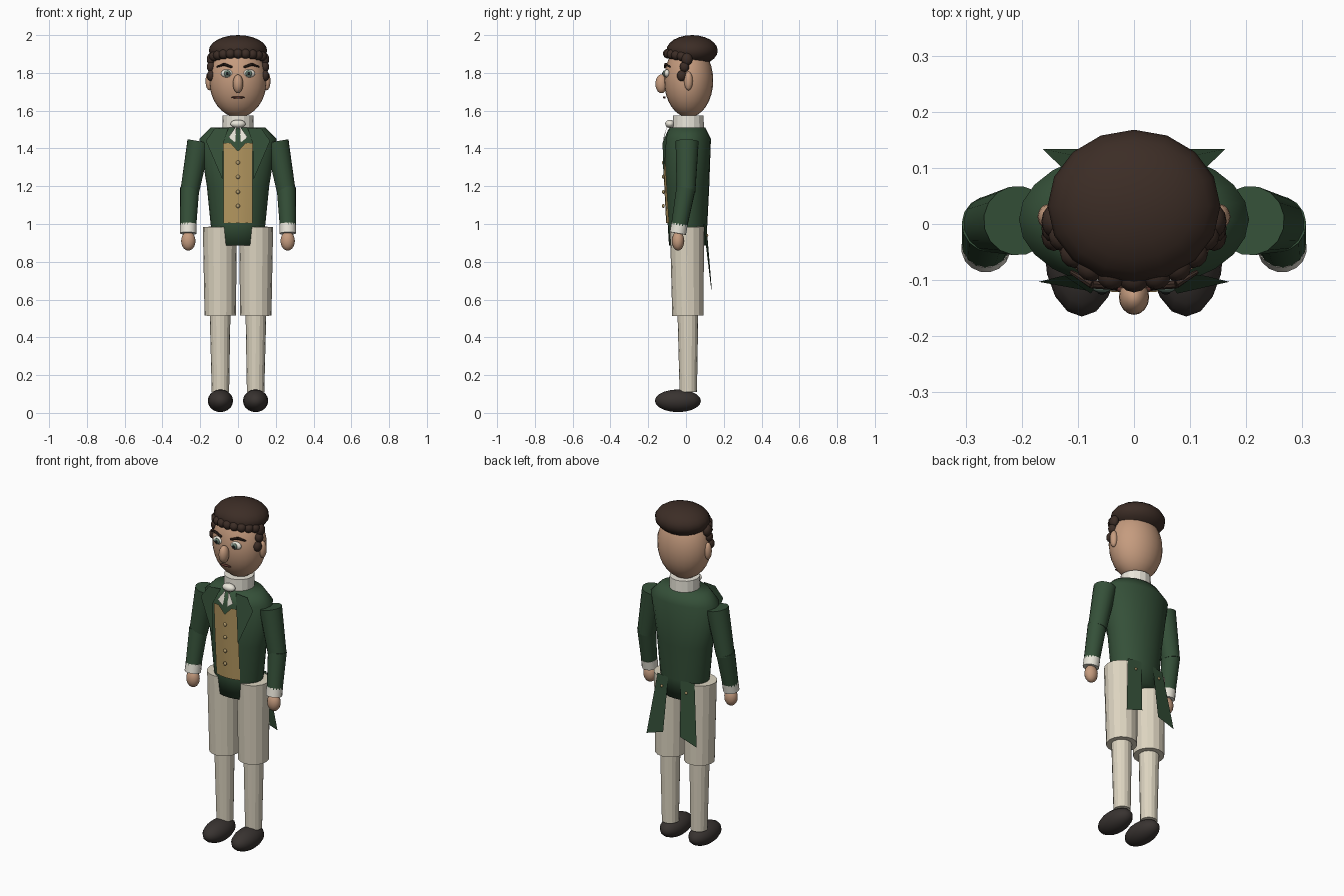
import bpy, bmesh, math
from mathutils import Vector

if "Cube" in bpy.data.objects:
    bpy.data.objects.remove(bpy.data.objects["Cube"])


def mat(name, *rgb):
    m = bpy.data.materials.new(name)
    m.diffuse_color = (*rgb, 1)
    m.use_nodes = True
    m.node_tree.nodes["Principled BSDF"].inputs["Base Color"].default_value = m.diffuse_color
    return m


COAT = mat("coat_green", .035, .08, .04)
SKIN = mat("skin", .56, .33, .21)
CLOTH = mat("breeches_cream", .72, .66, .53)
LINEN = mat("linen", .82, .79, .70)
HAIR = mat("hair_brown", .045, .026, .019)
SHOE = mat("shoe_dark", .04, .033, .03)
VEST = mat("vest_tan", .47, .32, .12)
BRASS = mat("brass", .45, .33, .15)
IRIS = mat("iris", .13, .2, .16)
BLACK = mat("black", .01, .01, .01)
LIP = mat("lip", .12, .04, .03)


def add(name, bm, m, smooth=True, angle=None):
    me = bpy.data.meshes.new(name)
    bmesh.ops.recalc_face_normals(bm, faces=bm.faces)
    for f in bm.faces:
        f.smooth = smooth
    bm.to_mesh(me)
    bm.free()
    me.materials.append(m)
    ob = bpy.data.objects.new(name, me)
    bpy.context.collection.objects.link(ob)
    if angle:
        bpy.context.view_layer.objects.active = ob
        ob.select_set(True)
        bpy.ops.object.shade_smooth_by_angle(angle=angle)
        ob.select_set(False)
    return ob


def ball(name, c, r, m, seg=16, rings=10):
    bm = bmesh.new()
    bmesh.ops.create_uvsphere(bm, u_segments=seg, v_segments=rings, radius=1)
    bmesh.ops.scale(bm, vec=r, verts=bm.verts)
    bmesh.ops.translate(bm, vec=c, verts=bm.verts)
    return add(name, bm, m)


def limb(name, a, b, ra, rb, m, seg=16, smooth=True):
    """Tapered cylinder from a to b."""
    a, b = Vector(a), Vector(b)
    bm = bmesh.new()
    bmesh.ops.create_cone(bm, cap_ends=True, segments=seg, radius1=ra, radius2=rb,
                          depth=(b - a).length)
    bmesh.ops.rotate(bm, matrix=Vector((0, 0, 1)).rotation_difference(b - a).to_matrix(),
                     verts=bm.verts)
    bmesh.ops.translate(bm, vec=(a + b) / 2, verts=bm.verts)
    return add(name, bm, m, smooth, math.radians(35) if smooth else None)


def sheet(name, pts, m):
    bm = bmesh.new()
    bm.faces.new([bm.verts.new(p) for p in pts])
    return add(name, bm, m, False)


# coat body: stacked elliptical rings (z, rx, ry)
RINGS = [(.885, .125, .098), (1.0, .145, .105), (1.2, .165, .115),
         (1.45, .205, .124), (1.51, .145, .095)]
CY, N = .008, 24
bm = bmesh.new()
loops = [[bm.verts.new((rx * math.cos(2 * math.pi * i / N),
                        CY + ry * math.sin(2 * math.pi * i / N), z)) for i in range(N)]
         for z, rx, ry in RINGS]
for lo, hi in zip(loops, loops[1:]):
    for i in range(N):
        j = (i + 1) % N
        bm.faces.new((lo[i], lo[j], hi[j], hi[i]))
bm.faces.new(loops[0])
bm.faces.new(loops[-1])
add("coat_body", bm, COAT)


def front_y(x, z):
    """Front surface of the coat body."""
    for (z0, a0, b0), (z1, a1, b1) in zip(RINGS, RINGS[1:]):
        if z <= z1:
            t = (z - z0) / (z1 - z0)
            rx, ry = a0 + t * (a1 - a0), b0 + t * (b1 - b0)
            return CY - ry * math.sqrt(1 - (x / rx) ** 2)


# waistcoat panel hugging the body, with notched top
bm = bmesh.new()
cols = []
for x, top in ((-.077, 1.43), (-.04, 1.43), (0, 1.385), (.04, 1.43), (.077, 1.43)):
    cols.append([bm.verts.new((x, front_y(x, z) - .008, z)) for z in (1.005, 1.2, top)])
for a, b in zip(cols, cols[1:]):
    for i in range(2):
        bm.faces.new((a[i], b[i], b[i + 1], a[i + 1]))
add("waistcoat", bm, VEST)
for z in (1.095, 1.17, 1.25, 1.325):
    ball("waistcoat_button", (0, -.12, z), (.011, .007, .011), BRASS, 10, 6)

# collar and cravat
limb("collar", (0, .012, 1.505), (0, .012, 1.575), .083, .081, LINEN, 16, False)
ball("cravat_knot", (0, -.085, 1.53), (.04, .025, .022), LINEN)

# head
ball("head", (0, .014, 1.76), (.152, .13, .195), SKIN, 24, 16)
ball("nose", (0, -.13, 1.742), (.027, .032, .05), SKIN)
ball("mouth", (0, -.115, 1.67), (.037, .008, .006), LIP, 12, 6)

# hair cap and fringe of curls
ball("hair_cap", (0, .032, 1.918), (.154, .136, .082), HAIR, 16, 12)
for i in range(9):
    t = math.radians(-68 + 17 * i)
    ball("fringe_curl", (.135 * math.sin(t), .022 - .117 * math.cos(t),
                         1.88 + .022 * math.cos(t)), (.027, .027, .026), HAIR, 12, 8)

for s in (-1, 1):
    # face details
    ball("ear", (s * .152, .013, 1.757), (.02, .023, .05), SKIN, 12, 8)
    ball("eye", (s * .057, -.1, 1.797), (.034, .016, .022), LINEN)
    ball("iris", (s * .057, -.114, 1.797), (.017, .009, .017), IRIS, 12, 8)
    ball("pupil", (s * .057, -.122, 1.797), (.008, .004, .008), BLACK, 8, 6)
    limb("brow_inner", (s * .03, -.112, 1.83), (s * .075, -.107, 1.846), .006, .008, HAIR, 8)
    limb("brow_outer", (s * .075, -.107, 1.846), (s * .113, -.085, 1.832), .008, .004, HAIR, 8)
    for y, z, r in ((.005, 1.872, .033), (-.008, 1.832, .028), (-.022, 1.785, .029)):
        ball("sideburn_curl", (s * .143, y, z), (.022, r * .9, r), HAIR, 12, 8)

    # cravat tails and lapels
    sheet("cravat_tail", [(s * .008, -.1, 1.52), (s * .05, -.118, 1.46),
                          (s * .015, -.121, 1.432)], LINEN)
    sheet("lapel", [(s * .05, -.09, 1.51), (s * .125, -.092, 1.505), (s * .17, -.103, 1.44),
                    (s * .082, -.119, 1.235), (s * .077, -.124, 1.43)], COAT)

    # arms
    limb("upper_sleeve", (s * .207, .006, 1.437), (s * .256, 0, 1.17), .062, .05, COAT)
    limb("lower_sleeve", (s * .256, 0, 1.19), (s * .264, -.036, .99), .051, .043, COAT)
    limb("cuff", (s * .263, -.034, 1.0), (s * .264, -.043, .95), .044, .044, LINEN)
    ball("hand", (s * .263, -.042, .91), (.038, .033, .051), SKIN)

    # legs and shoes
    limb("breeches_leg", (s * .094, .01, .515), (s * .096, .005, .985), .083, .09, CLOTH, 16, False)
    limb("stocking", (s * .093, .012, .11), (s * .095, .01, .53), .046, .055, CLOTH, 16, False)
    ball("shoe", (s * .093, -.043, .064), (.067, .122, .06), SHOE, 16, 10)

    # coat tails with back buttons
    sheet("coat_tail", [(s * .04, .108, 1.0), (s * .12, .092, 1.0), (s * .163, .134, .65),
                        (s * .055, .134, .685)], COAT)
    ball("tail_button", (s * .08, .112, .94), (.008, .006, .008), BRASS, 8, 6)
